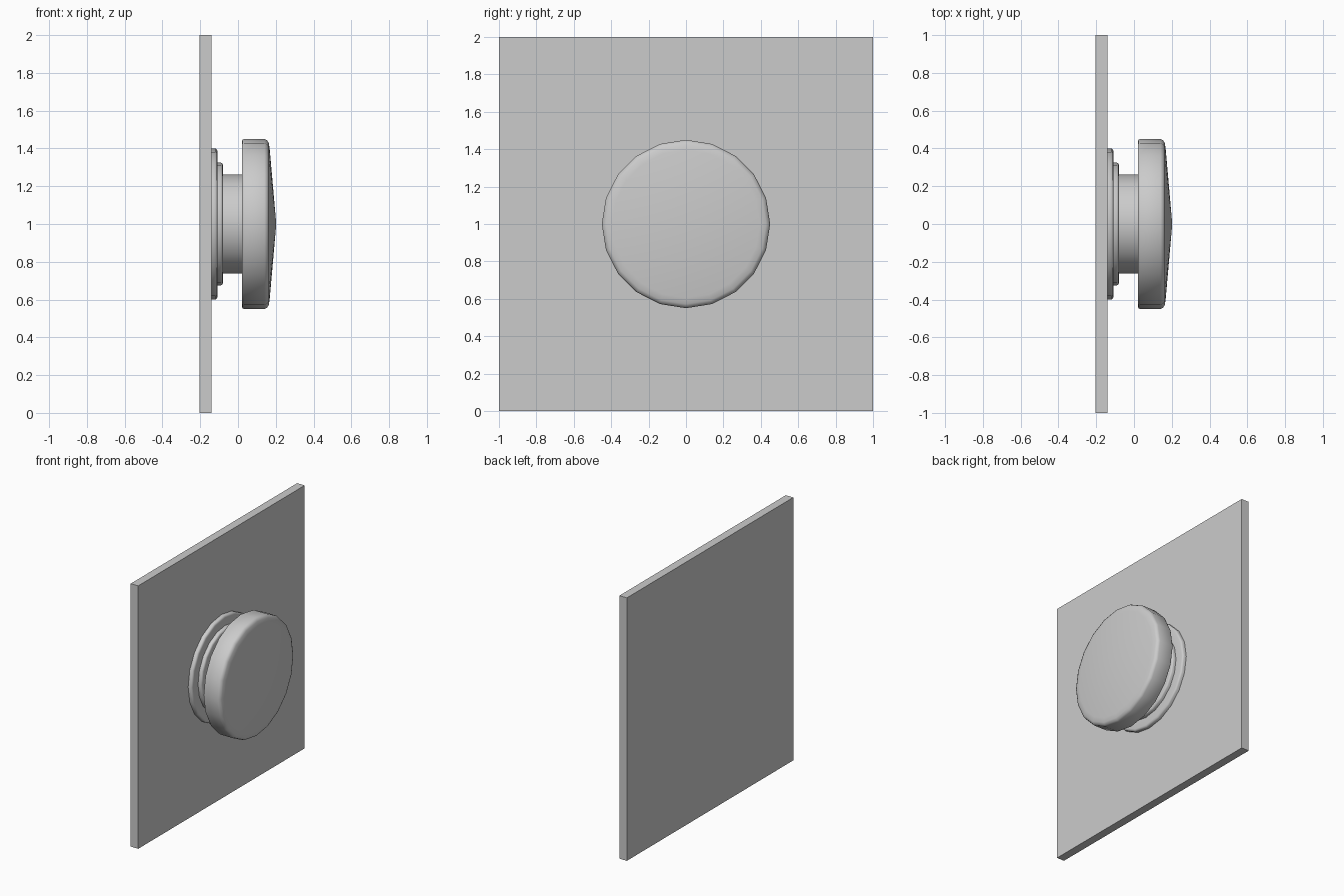
import bpy, bmesh, math
from mathutils import Matrix

if "Cube" in bpy.data.objects:
    bpy.data.objects.remove(bpy.data.objects["Cube"])

SIDES = 20
CENTRE_Z = 1.0


def lathe(name, profile):
    """Revolve (x, radius) points around the knob's x axis."""
    bm = bmesh.new()
    verts = [bm.verts.new((x, 0, r)) for x, r in profile]
    edges = [bm.edges.new(pair) for pair in zip(verts, verts[1:])]
    bmesh.ops.spin(bm, geom=verts + edges, cent=(0, 0, 0), axis=(1, 0, 0),
                   angle=math.tau, steps=SIDES, use_merge=True)
    bmesh.ops.remove_doubles(bm, verts=bm.verts, dist=1e-4)
    bmesh.ops.recalc_face_normals(bm, faces=bm.faces)
    mesh = bpy.data.meshes.new(name)
    bm.to_mesh(mesh)
    bm.free()
    obj = bpy.data.objects.new(name, mesh)
    obj.location.z = CENTRE_Z
    bpy.context.collection.objects.link(obj)
    bpy.ops.object.select_all(action='DESELECT')
    obj.select_set(True)
    bpy.context.view_layer.objects.active = obj
    bpy.ops.object.shade_smooth_by_angle(angle=math.radians(50))
    return obj


# Door panel
bpy.ops.mesh.primitive_cube_add(size=1, location=(-0.171, 0, CENTRE_Z))
panel = bpy.context.object
panel.name = "door_panel"
panel.data.transform(Matrix.Diagonal((0.063, 2.0, 2.0, 1)))

# Stepped rosette, neck and shallow-coned knob as one turned piece
lathe("door_knob", [
    (-0.140, 0),
    (-0.140, 0.400), (-0.120, 0.400), (-0.112, 0.395), (-0.109, 0.385),
    (-0.109, 0.325), (-0.090, 0.325), (-0.083, 0.321), (-0.080, 0.312),
    (-0.080, 0.263), (0.020, 0.263),
    (0.020, 0.435), (0.023, 0.445), (0.032, 0.450),
    (0.140, 0.450), (0.154, 0.444), (0.163, 0.428), (0.168, 0.395),
    (0.2025, 0),
])
